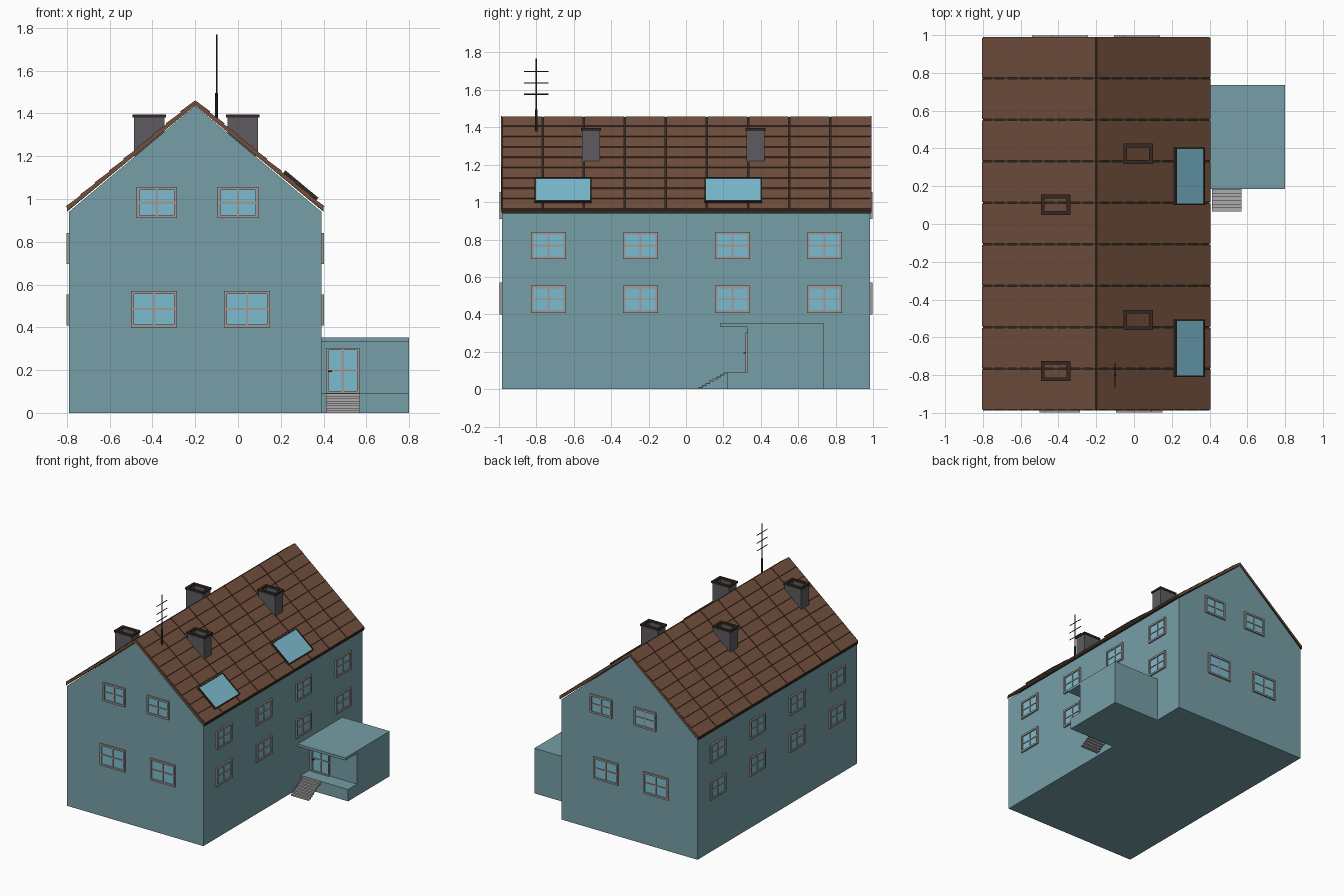
import bpy, bmesh, math
from mathutils import Vector, Matrix

if "Cube" in bpy.data.objects:
    bpy.data.objects.remove(bpy.data.objects["Cube"])


def material(name, rgb):
    m = bpy.data.materials.new(name)
    m.diffuse_color = (*rgb, 1)
    m.use_nodes = True
    m.node_tree.nodes["Principled BSDF"].inputs["Base Color"].default_value = m.diffuse_color
    return m


WALL = material("wall paint", (0.18, 0.345, 0.385))
ROOF = material("roof tile", (0.165, 0.08, 0.047))
DARK = material("dark trim", (0.035, 0.022, 0.016))
STACK = material("chimney grey", (0.11, 0.105, 0.115))
FRAME = material("frame grey", (0.36, 0.32, 0.30))
GLASS = material("glass", (0.2, 0.5, 0.63))
STEP = material("step grey", (0.42, 0.41, 0.41))
METAL = material("antenna metal", (0.03, 0.035, 0.035))


def finish(name, bm, mat):
    bmesh.ops.recalc_face_normals(bm, faces=bm.faces)
    me = bpy.data.meshes.new(name)
    bm.to_mesh(me)
    bm.free()
    ob = bpy.data.objects.new(name, me)
    me.materials.append(mat)
    bpy.context.collection.objects.link(ob)
    return ob


def add_box(bm, lo, hi, M=Matrix()):
    c = [(a + b) / 2 for a, b in zip(lo, hi)]
    s = [b - a for a, b in zip(lo, hi)]
    bmesh.ops.create_cube(bm, size=1, matrix=M @ Matrix.Translation(c) @ Matrix.Diagonal((*s, 1)))


def boxes(name, mat, items, M=Matrix()):
    bm = bmesh.new()
    for lo, hi in items:
        add_box(bm, lo, hi, M)
    return finish(name, bm, mat)


def prism(name, pts, axis, a, b, mat):
    """Extrude a profile: (x,z) along y, or (y,z) along x."""
    bm = bmesh.new()
    place = (lambda p, t: (p[0], t, p[1])) if axis == 'y' else (lambda p, t: (t, p[0], p[1]))
    f = bm.faces.new([bm.verts.new(place(p, a)) for p in pts])
    r = bmesh.ops.extrude_face_region(bm, geom=[f])
    d = Vector((0, b - a, 0)) if axis == 'y' else Vector((b - a, 0, 0))
    bmesh.ops.translate(bm, vec=d, verts=[v for v in r['geom'] if isinstance(v, bmesh.types.BMVert)])
    return finish(name, bm, mat)


def ring(u0, u1, v0, v1, t, d0, d1):
    """Four bars of a rectangular frame in local u, v with depth d."""
    return [((u0, v0, d0), (u0 + t, v1, d1)), ((u1 - t, v0, d0), (u1, v1, d1)),
            ((u0 + t, v0, d0), (u1 - t, v0 + t, d1)), ((u0 + t, v1 - t, d0), (u1 - t, v1, d1))]


def face_matrix(u, v, d, origin):
    return Matrix.Translation(origin) @ Matrix((u, v, d)).transposed().to_4x4()


def window(name, M, u0, u1, v0, v1, split=0.5, t=0.014):
    um, vm, h = (u0 + u1) / 2, v0 + (v1 - v0) * split, 0.005
    bars = ring(u0, u1, v0, v1, t, -0.004, 0.012)
    bars += [((um - h, v0 + t, 0), (um + h, v1 - t, 0.009)),
             ((u0 + t, vm - h, 0), (u1 - t, vm + h, 0.009))]
    boxes(name + "_frame", FRAME, bars, M)
    boxes(name + "_glass", GLASS, [((u0 + t, v0 + t, -0.004), (u1 - t, v1 - t, 0.004))], M)


X, Y, Z = Vector((1, 0, 0)), Vector((0, 1, 0)), Vector((0, 0, 1))

# House body with gables
prism("house_walls", [(-0.79, 0), (0.39, 0), (0.39, 0.94), (-0.2, 1.435), (-0.79, 0.94)],
      'y', -0.985, 0.985, WALL)

# Gable windows
front = face_matrix(X, Z, -Y, (0, -0.985, 0))
back = face_matrix(X, Z, Y, (0, 0.985, 0))
for i, (u0, u1, v0, v1) in enumerate([(-0.5, -0.285, 0.40, 0.57), (-0.065, 0.15, 0.40, 0.57),
                                      (-0.475, -0.285, 0.91, 1.055), (-0.095, 0.095, 0.91, 1.055)]):
    window(f"front_window_{i}", front, u0, u1, v0, v1)
for i, (u0, u1, v0, v1) in enumerate([(-0.54, -0.325, 0.40, 0.57), (-0.106, 0.109, 0.40, 0.57),
                                      (-0.433, -0.243, 0.91, 1.055), (-0.053, 0.137, 0.91, 1.055)]):
    window(f"back_window_{i}", back, u0, u1, v0, v1)

# Long side windows
for side, M in (("right", face_matrix(Y, Z, X, (0.39, 0, 0))),
                ("left", face_matrix(Y, Z, -X, (-0.79, 0, 0)))):
    for c in (-0.735, -0.243, 0.248, 0.74):
        for z in (0.408, 0.696):
            window(f"{side}_window", M, c - 0.094, c + 0.094, z, z + 0.145)

# Roof slab
prism("roof_slab", [(-0.8, 0.94), (-0.2, 1.438), (0.4, 0.94), (0.4, 0.957), (-0.2, 1.455), (-0.8, 0.957)],
      'y', -0.985, 0.99, DARK)

# Roof tiles: u runs along the house, v up the slope, d out of the slope
slopes = {}
for s in (1, -1):
    up = Vector((-0.6 * s, 0, 0.498)).normalized()
    out = Vector((0.498 * s, 0, 0.6)).normalized()
    slopes[s] = face_matrix(Y, up, out, (-0.2 + 0.6 * s, 0, 0.957))
L, N = math.hypot(0.6, 0.498), 9
W, H = 1.975 / N, L / N
for s, M in slopes.items():
    bm = bmesh.new()
    for r in range(N):
        for c in range(N):
            T = M @ Matrix.Translation((-0.985 + c * W, r * H, 0)) @ Matrix.Rotation(-0.06, 4, 'X')
            add_box(bm, (0.004, 0.002, -0.004), (W - 0.004, H - 0.001, 0.009), T @ Matrix.Translation((0, 0, 0.001)))
    finish("roof_tiles_" + ("right" if s > 0 else "left"), bm, ROOF)
# Verge boards on the gable ends
for y0, y1 in ((-0.988, -0.984), (0.985, 0.991)):
    prism("verge_board", [(-0.8, 0.945), (-0.2, 1.437), (0.4, 0.945), (0.4, 0.965), (-0.2, 1.46), (-0.8, 0.965)],
          'y', y0, y1, ROOF)

# Skylights on the right slope
for y0 in (-0.81, 0.1):
    v0, v1 = 0.05, 0.25
    boxes("skylight_frame", DARK, ring(y0, y0 + 0.305, v0, v1, 0.008, 0, 0.022), slopes[1])
    boxes("skylight_glass", GLASS, [((y0 + 0.008, v0 + 0.008, 0), (y0 + 0.297, v1 - 0.008, 0.018))], slopes[1])

# Hollow chimneys with dark rims
for x, y in ((-0.415, 0.102), (-0.415, -0.778), (0.022, 0.372), (0.022, -0.508)):
    boxes("chimney", STACK, ring(x - 0.072, x + 0.072, y - 0.048, y + 0.048, 0.012, 1.2, 1.385))
    boxes("chimney_rim", DARK, ring(x - 0.078, x + 0.078, y - 0.054, y + 0.054, 0.02, 1.38, 1.395))


# Antenna
def rod(name, p, q, r):
    p, q = Vector(p), Vector(q)
    bm = bmesh.new()
    bmesh.ops.create_cone(bm, cap_ends=True, segments=8, radius1=r, radius2=r, depth=(q - p).length,
                          matrix=Matrix.Translation((p + q) / 2) @ (q - p).to_track_quat('Z', 'Y').to_matrix().to_4x4())
    finish(name, bm, METAL)


rod("antenna_base", (-0.1, -0.8, 1.36), (-0.1, -0.8, 1.495), 0.007)
rod("antenna_mast", (-0.1, -0.8, 1.49), (-0.1, -0.8, 1.768), 0.0035)
for z in (1.577, 1.637, 1.699):
    rod("antenna_bar", (-0.1, -0.865, z), (-0.1, -0.735, z), 0.003)

# Porch: floor, rear room and overhanging roof in one profile
prism("porch", [(0.22, 0), (0.735, 0), (0.735, 0.353), (0.185, 0.353), (0.185, 0.333),
                (0.33, 0.333), (0.33, 0.093), (0.22, 0.093)], 'x', 0.385, 0.8, WALL)

# Porch door and handle
door = face_matrix(X, Z, -Y, (0, 0.33, 0))
window("door", door, 0.412, 0.567, 0.093, 0.303, 0.5, 0.01)
boxes("door_handle", DARK, [((0.42, 0.19, 0.01), (0.44, 0.197, 0.022))], door)

# Thin folded stair
n, t = 8, 0.006
dy, dz = 0.155 / n, 0.09 / n
top, under = [], []
for i in range(n):
    y, z = 0.065 + i * dy, i * dz
    top += [(y, z), (y, z + dz)]
    under += [(y + t, z), (y + t, z + dz - t)]
top.append((0.22, 0.09))
under.append((0.22, 0.09 - t))
under[0] = (0.065 + t, 0)
for i in range(1, n):
    under[2 * i] = (0.065 + i * dy + t, i * dz - t)
prism("porch_steps", top + under[::-1], 'x', 0.412, 0.568, STEP)
